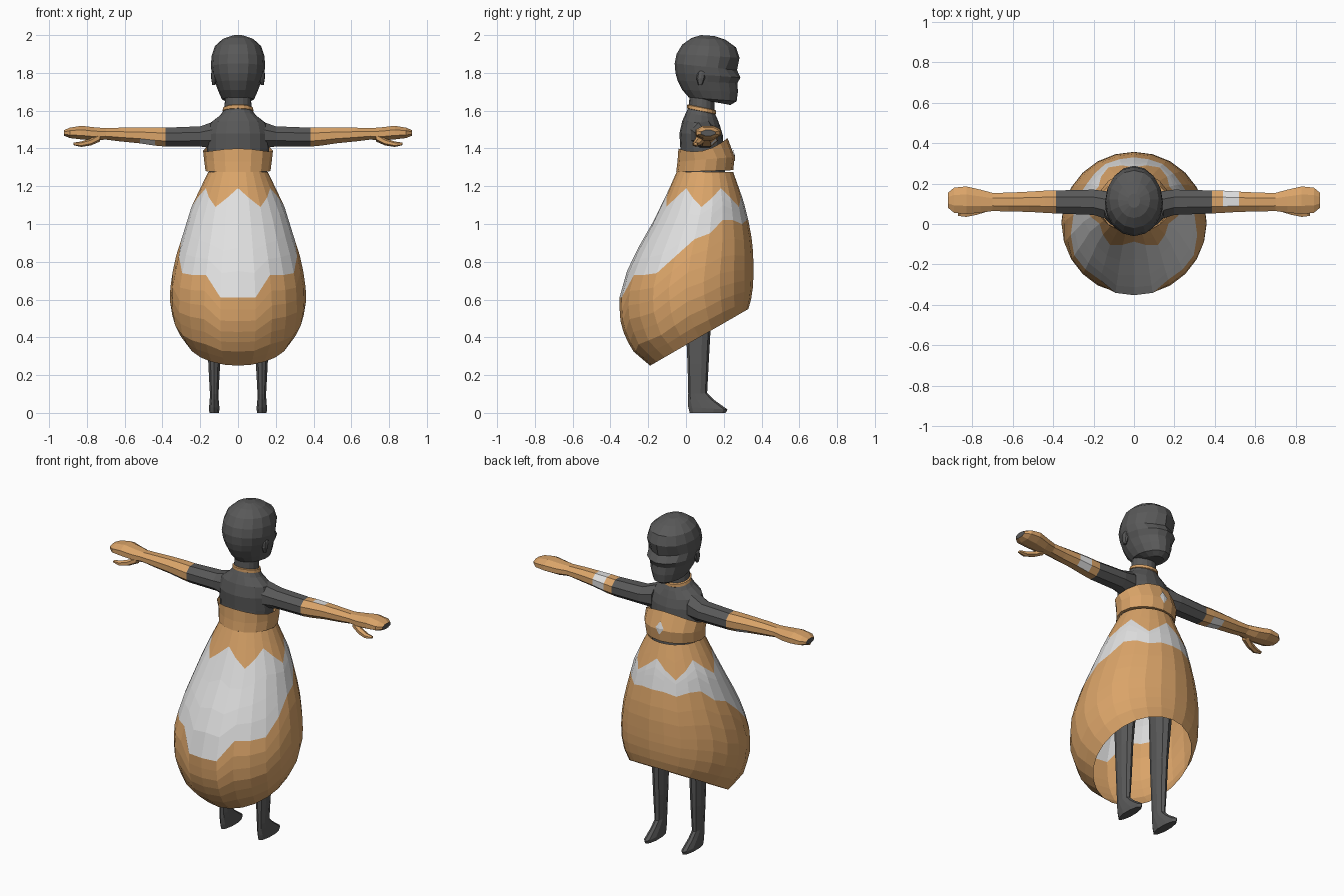
import bpy, bmesh
from math import sin, cos, pi
from mathutils import Vector

if "Cube" in bpy.data.objects:
    bpy.data.objects.remove(bpy.data.objects["Cube"])


def material(name, color):
    m = bpy.data.materials.new(name)
    m.use_nodes = True
    m.diffuse_color = (*color, 1)
    m.node_tree.nodes["Principled BSDF"].inputs["Base Color"].default_value = (*color, 1)
    return m


ORANGE = material("warm orange", (0.70, 0.37, 0.14))
WHITE = material("off white", (0.74, 0.74, 0.74))
DARK = material("charcoal", (0.10, 0.10, 0.10))


def ring_point(ring, a, x0=0):
    """Tilted ellipse given by its -y end, its +y end and its half width."""
    yb, zb, yf, zf, hw = ring
    c = (1 - cos(a)) / 2
    return Vector((x0 + hw * sin(a), yb + (yf - yb) * c, zb + (zf - zb) * c))


def loft(name, rows, mats, rule=None, caps=True):
    """Skin closed rows of points; rule(row, column, centre) picks the material."""
    bm = bmesh.new()
    vs = [[bm.verts.new(p) for p in row] for row in rows]
    n = len(rows[0])
    for i in range(len(rows) - 1):
        for j in range(n):
            k = (j + 1) % n
            f = bm.faces.new((vs[i][j], vs[i][k], vs[i + 1][k], vs[i + 1][j]))
            if rule:
                f.material_index = rule(i, j, f.calc_center_median())
    if caps:
        bm.faces.new(vs[0])
        bm.faces.new(vs[-1])
    bmesh.ops.recalc_face_normals(bm, faces=bm.faces)
    me = bpy.data.meshes.new(name)
    bm.to_mesh(me)
    bm.free()
    for m in mats:
        me.materials.append(m)
    ob = bpy.data.objects.new(name, me)
    bpy.context.collection.objects.link(ob)
    return ob


def rings(name, data, mat, n=16, x0=0, caps=True):
    rows = [[ring_point(r, 2 * pi * j / n, x0) for j in range(n)] for r in data]
    return loft(name, rows, [mat], caps=caps)


# Skirt: balloon shape whose colour borders run along its own rows
SKIRT = [(-.05, 1.275, .25, 1.275, .158), (-.14, 1.07, .305, 1.12, .245),
         (-.24, .90, .34, .98, .293), (-.31, .76, .355, .87, .333),
         (-.355, .60, .357, .77, .358), (-.345, .46, .357, .70, .36),
         (-.29, .335, .35, .62, .34), (-.19, .25, .33, .55, .28)]


def skirt_point(a, t):
    t *= len(SKIRT) - 1
    i = min(int(t), len(SKIRT) - 2)
    return ring_point(SKIRT[i], a).lerp(ring_point(SKIRT[i + 1], a), t - i)


def height_to_t(a, z):
    lo, hi = 0, 1
    for _ in range(24):
        mid = (lo + hi) / 2
        if skirt_point(a, mid).z > z:
            lo = mid
        else:
            hi = mid
    return lo


COLS = 24
HEM_BORDER = [.61, .61, .73, .73, .74, .83, .92, .95, 1.02, 1.02, 1.0, 1.02, 1.02]
columns = []
for j in range(COLS):
    a = 2 * pi * j / COLS
    zig = (1.19, 1.14, 1.09, 1.14)[j % 4]
    stops = [0, height_to_t(a, zig), height_to_t(a, HEM_BORDER[min(j, COLS - j)]), 1]
    ts = [0]
    for s, steps in enumerate((2, 4, 7)):
        ts += [stops[s] + (stops[s + 1] - stops[s]) * (k + 1) / steps for k in range(steps)]
    columns.append([skirt_point(a, t) for t in ts])
loft("skirt", list(zip(*columns)), [ORANGE, WHITE],
     lambda i, j, c: 1 if 2 <= i < 6 else 0, caps=False)

# Bodice: band with a raised front and dipped sides
bodice = rings("bodice", [(-.02, 1.285, .22, 1.285, .14), (-.052, 1.275, .25, 1.285, .172),
                          (-.045, 1.33, .258, 1.355, .18), (-.04, 1.40, .22, 1.455, .185)],
               ORANGE, caps=False)
for v in bodice.data.vertices:
    if v.co.z > 1.37:
        v.co.z -= .04 * (v.co.x / .185) ** 2

# Diamond plate on the bodice
me = bpy.data.meshes.new("bodice_diamond")
me.from_pydata([(0, .246, 1.405), (.027, .255, 1.365), (0, .259, 1.325), (-.027, .255, 1.365),
                (0, .259, 1.363)], [], [(0, 4, 1), (1, 4, 2), (2, 4, 3), (3, 4, 0)])
me.materials.append(WHITE)
bpy.context.collection.objects.link(bpy.data.objects.new("bodice_diamond", me))

# Torso and neck
rings("torso", [(0, .75, .18, .75, .16), (-.02, .95, .2, .95, .15), (-.03, 1.2, .21, 1.2, .145),
                (-.03, 1.40, .2, 1.40, .165), (-.035, 1.48, .195, 1.47, .165),
                (-.02, 1.545, .18, 1.52, .15), (0, 1.59, .165, 1.56, .095),
                (.015, 1.62, .15, 1.59, .072), (.02, 1.70, .15, 1.68, .068)], DARK)
rings("collar", [(.012, 1.61, .155, 1.58, .076), (.006, 1.613, .16, 1.583, .082),
                 (.006, 1.63, .16, 1.60, .079), (.012, 1.633, .155, 1.603, .072)], ORANGE)

# Head, with hollowed eye line
head = rings("head", [(.07, 1.66, .235, 1.63, .05), (.015, 1.67, .268, 1.65, .085),
                      (-.02, 1.71, .275, 1.70, .105), (-.045, 1.76, .272, 1.745, .122),
                      (-.056, 1.80, .288, 1.775, .137), (-.06, 1.85, .27, 1.815, .144),
                      (-.05, 1.90, .283, 1.88, .14), (-.02, 1.95, .265, 1.935, .122),
                      (.03, 1.985, .21, 1.975, .08), (.08, 2.0, .15, 1.995, .03)], DARK)
for v in head.data.vertices:
    if 1.79 < v.co.z < 1.83 and v.co.y > .2 and abs(v.co.x) > .02:
        v.co.y -= .012

# Arm stations: x, y range, z range
ARM = [(.12, .02, .16, 1.40, 1.545), (.20, .045, .17, 1.41, 1.517), (.385, .052, .166, 1.41, 1.51),
       (.44, .055, .165, 1.415, 1.512), (.52, .06, .16, 1.427, 1.512), (.62, .062, .155, 1.437, 1.51),
       (.70, .064, .154, 1.447, 1.507), (.76, .056, .17, 1.442, 1.512), (.83, .05, .186, 1.448, 1.52),
       (.89, .055, .18, 1.455, 1.51), (.92, .08, .155, 1.467, 1.497)]
THUMB = [(.73, .06, .11, 1.44, 1.48), (.78, .045, .085, 1.418, 1.45),
         (.83, .035, .07, 1.41, 1.435), (.87, .04, .06, 1.418, 1.43)]


def limb_rows(stations, side, n=8):
    rows = []
    for x, y0, y1, z0, z1 in stations:
        angles = [2 * pi * (j + .5) / n for j in range(n)]
        k = 1 / cos(pi / n)
        rows.append([(side * x, (y0 + y1) / 2 + (y1 - y0) / 2 * k * cos(a),
                      (z0 + z1) / 2 + (z1 - z0) / 2 * k * sin(a)) for a in angles])
    return rows


def arm_rule(side):
    def rule(i, j, c):
        if i < 2:
            return 0
        patch = (c.y > .12 or c.z > 1.5) if side > 0 else c.z < 1.455
        return 2 if i == 3 and patch else 1
    return rule


# Ear, leg and foot profiles
EAR = [(.065, 1.735, .085, 1.735, .008), (.055, 1.77, .10, 1.77, .014),
       (.06, 1.80, .105, 1.80, .014), (.075, 1.815, .095, 1.815, .006)]
LEG = [(.02, 0, .21, 0, .027), (.012, .03, .22, .018, .029), (.01, .07, .15, .068, .025),
       (.012, .10, .112, .105, .024), (.008, .26, .12, .26, .033),
       (0, .44, .13, .44, .037), (0, .9, .17, .9, .065)]

for side, label in ((1, "left"), (-1, "right")):
    loft(label + "_arm", limb_rows(ARM, side), [DARK, ORANGE, WHITE], arm_rule(side))
    loft(label + "_thumb", limb_rows(THUMB, side, 6), [ORANGE])
    rings(label + "_ear", EAR, DARK, 8, side * .128)
    rings(label + "_leg", LEG, DARK, 10, side * .126)
